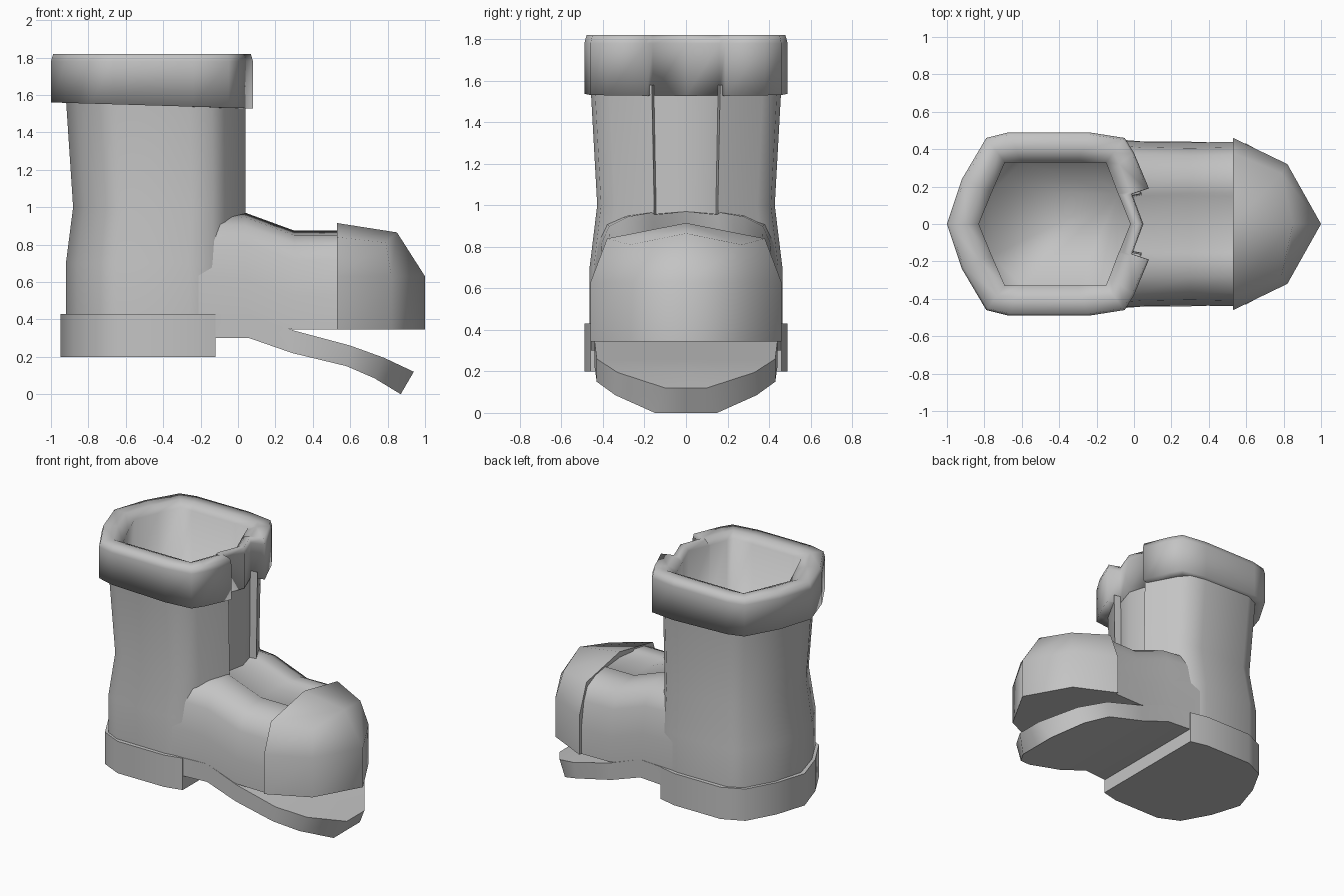
import bpy
import bmesh
import math

cube = bpy.data.objects.get("Cube")
if cube:
    bpy.data.objects.remove(cube, do_unlink=True)

grey = bpy.data.materials.new("plain grey")
grey.use_nodes = True
grey.diffuse_color = (0.55, 0.55, 0.55, 1)
grey.node_tree.nodes["Principled BSDF"].inputs["Base Color"].default_value = (0.55, 0.55, 0.55, 1)


def full(half):
    """Mirror a half outline across y = 0, keeping every point."""
    return half + [(x, -y, z) for x, y, z in reversed(half)]


def loft(name, halves, bottom_cap=True, top_cap=True, angle=50):
    """Skin mirrored rings into one part."""
    bm = bmesh.new()
    rings = [[bm.verts.new(p) for p in full(h)] for h in halves]
    n = len(rings[0])
    for a, b in zip(rings, rings[1:]):
        for i in range(n):
            j = (i + 1) % n
            bm.faces.new((a[i], a[j], b[j], b[i]))
    if bottom_cap:
        bm.faces.new(rings[0])
    if top_cap:
        bm.faces.new(rings[-1])
    bmesh.ops.remove_doubles(bm, verts=bm.verts, dist=1e-4)
    bmesh.ops.dissolve_degenerate(bm, dist=1e-4, edges=bm.edges)
    bmesh.ops.recalc_face_normals(bm, faces=bm.faces)
    mesh = bpy.data.meshes.new(name)
    bm.to_mesh(mesh)
    bm.free()
    mesh.materials.append(grey)
    ob = bpy.data.objects.new(name, mesh)
    bpy.context.collection.objects.link(ob)
    bpy.ops.object.select_all(action="DESELECT")
    ob.select_set(True)
    bpy.context.view_layer.objects.active = ob
    bpy.ops.object.shade_smooth_by_angle(angle=math.radians(angle))


# Shaft with the tongue recessed between its two front edges
shaft_plan = [(0.04, 0), (-0.01, 0.155), (0.04, 0.165), (-0.075, 0.37), (-0.14, 0.44),
              (-0.26, 0.46), (-0.65, 0.455), (-0.75, 0.405), (-0.86, 0.21), (-0.92, 0)]
shaft_levels = [(0.40, 1, 1.01), (0.70, 1, 1.01), (1.0, 0.96, 0.93), (1.58, 1, 1)]
loft("shaft", [[(0.04 - (0.04 - x) * k, y * w, z) for x, y in shaft_plan]
               for z, k, w in shaft_levels], top_cap=False, angle=65)

# Rolled cuff around a six-sided opening, with the lining below it
outer = [(0.05, 0), (-0.01, 0.16), (0.08, 0.19), (0.0, 0.38), (-0.05, 0.46),
         (-0.24, 0.49), (-0.67, 0.49), (-0.79, 0.46), (-0.92, 0.24), (-1.0, 0)]
inner = [(-0.02, 0), (-0.08, 0.15), (-0.085, 0.16), (-0.13, 0.28), (-0.15, 0.33),
         (-0.3, 0.33), (-0.6, 0.33), (-0.69, 0.33), (-0.76, 0.17), (-0.83, 0)]


def cuff_ring(t, z, slope=0.0):
    return [(a + (c - a) * t, b + (d - b) * t, z - slope * (a + 1))
            for (a, b), (c, d) in zip(outer, inner)]


loft("cuff", [cuff_ring(0.5, 1.56, 0.03), cuff_ring(0, 1.56, 0.03), cuff_ring(0, 1.78),
              cuff_ring(0.07, 1.82), cuff_ring(0.6, 1.82), cuff_ring(1, 1.79),
              cuff_ring(1, 1.4)], bottom_cap=False, angle=100)

# Foot upper, flush with the shaft, with a shallow channel for the tongue
foot = []
for x, top, bottom, w in [(-0.3, 0.99, 0.40, 0.462), (0.04, 0.97, 0.40, 0.44),
                          (0.3, 0.875, 0.345, 0.435), (0.55, 0.875, 0.345, 0.44)]:
    foot.append([(x, 0, top), (x, 0.15, top - 0.015), (x, 0.165, top - 0.005),
                 (x, 0.28, top - 0.025), (x, w - 0.07, top - 0.07),
                 (x, w - 0.03, top - 0.16), (x, w, top - 0.35), (x, w, bottom),
                 (x, 0, bottom)])
loft("foot_upper", foot)

# Pointed toe cap with a peaked top
toe_plan = [(1.0, 0), (0.82, 0.32), (0.53, 0.46), (0.53, 0)]
shoulder = [(0.85, 0, 0.865), (0.79, 0.27, 0.81), (0.53, 0.38, 0.84), (0.53, 0, 0.915)]
ridge = [shoulder[0], shoulder[0], shoulder[3], shoulder[3]]
loft("toe_cap", [[(x, y, z) for x, y in toe_plan] for z in (0.345, 0.63)]
     + [shoulder, ridge], top_cap=False, angle=62)

# Heel block
heel_plan = [(-0.12, 0), (-0.12, 0.46), (-0.25, 0.49), (-0.62, 0.49),
             (-0.77, 0.42), (-0.88, 0.22), (-0.95, 0)]
loft("heel", [[(x, y, z) for x, y in heel_plan] for z in (0.2, 0.43)], angle=60)

# Sole hanging away from the toe: top x, bottom x, top and bottom half width, top z, bottom z
sole_stations = [(-0.3, -0.3, 0.47, 0.47, 0.43, 0.30), (0.06, 0.06, 0.44, 0.44, 0.43, 0.30),
                 (0.3, 0.29, 0.44, 0.44, 0.34, 0.22), (0.6, 0.58, 0.43, 0.43, 0.26, 0.15),
                 (0.78, 0.73, 0.33, 0.34, 0.195, 0.085), (0.94, 0.87, 0.1, 0.15, 0.12, 0.0)]
loft("sole", [[(a, 0, t), (a, v, t), (b, w, u), (b, 0, u)]
              for a, b, v, w, t, u in sole_stations])
